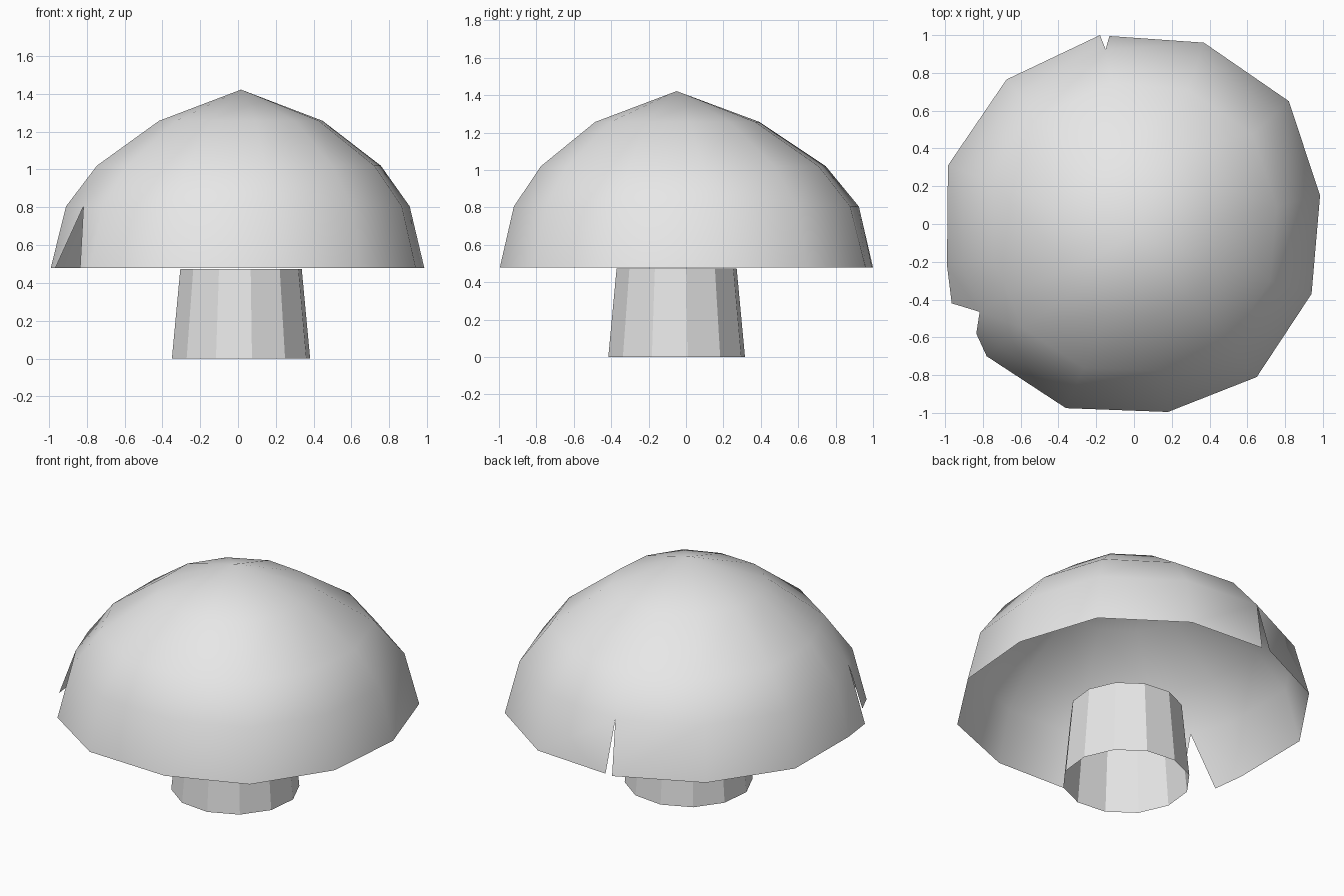
import bpy, bmesh, math
from mathutils import Vector

cube = bpy.data.objects.get("Cube")
if cube:
    bpy.data.objects.remove(cube, do_unlink=True)

gray = bpy.data.materials.new("light_gray")
gray.use_nodes = True
gray.diffuse_color = (0.8, 0.8, 0.8, 1)
gray.node_tree.nodes["Principled BSDF"].inputs["Base Color"].default_value = (0.8, 0.8, 0.8, 1)

AXIS = Vector((0.016, -0.05, 0))


def finish(bm, name, smooth):
    mesh = bpy.data.meshes.new(name)
    for face in bm.faces:
        face.smooth = smooth
    bm.to_mesh(mesh)
    bm.free()
    mesh.materials.append(gray)
    obj = bpy.data.objects.new(name, mesh)
    bpy.context.collection.objects.link(obj)
    return obj


def panels(bm, upper, lower):
    # quads between two rows that run clockwise from above
    for i in range(len(upper) - 1):
        bm.faces.new((upper[i], upper[i + 1], lower[i + 1], lower[i]))


# Cap outline, clockwise from the back slit
outline = [(-0.165, 1.01), (0.37, 0.96), (0.82, 0.65), (0.985, 0.15),
           (0.94, -0.37), (0.65, -0.81), (0.18, -0.995), (-0.36, -0.975),
           (-0.78, -0.70), (-0.89, -0.50), (-0.99, -0.22), (-0.985, 0.31),
           (-0.675, 0.765)]
TEAR = 9
RIM_Z = 0.48

bm = bmesh.new()


def cap_ring(z, scale, shift, flat_tear):
    points = [Vector((x, y, 0)) for x, y in outline]
    if flat_tear:
        points[TEAR] = (points[TEAR - 1] + points[TEAR + 1]) / 2
    ring = [bm.verts.new(p * scale + AXIS * shift + Vector((0, 0, z))) for p in points]
    return ring + ring[:1]


# Cap dome
shoulder = cap_ring(0.805, 0.92, 0.1, False)
middle = cap_ring(1.02, 0.76, 0.4, True)
crown = cap_ring(1.257, 0.438, 1, True)
panels(bm, middle, shoulder)
panels(bm, crown, middle)
apex = bm.verts.new(AXIS + Vector((0, 0, 1.422)))
for a, b in zip(crown, crown[1:]):
    bm.faces.new((apex, b, a))

# Cap skirt, in two runs split by the back slit and the side tear
front_run = [(-0.13, 0.995)] + outline[1:TEAR] + [(-0.835, -0.58)]
back_run = [(-0.965, -0.42)] + outline[TEAR + 1:] + [(-0.18, 1.0)]
for run, upper in ((front_run, shoulder[:TEAR + 1]), (back_run, shoulder[TEAR:])):
    panels(bm, upper, [bm.verts.new((x, y, RIM_Z)) for x, y in run])
finish(bm, "mushroom_cap", True)

# Stem, an open tapered tube
bm = bmesh.new()
rows = []
for radius, z in ((0.325, 0.474), (0.37, 0)):
    row = []
    for i in range(12):
        a = math.radians(9 - 30 * i)
        row.append(bm.verts.new(AXIS + Vector((radius * math.cos(a), radius * math.sin(a), z))))
    rows.append(row + row[:1])
panels(bm, rows[0], rows[1])
finish(bm, "mushroom_stem", False)
